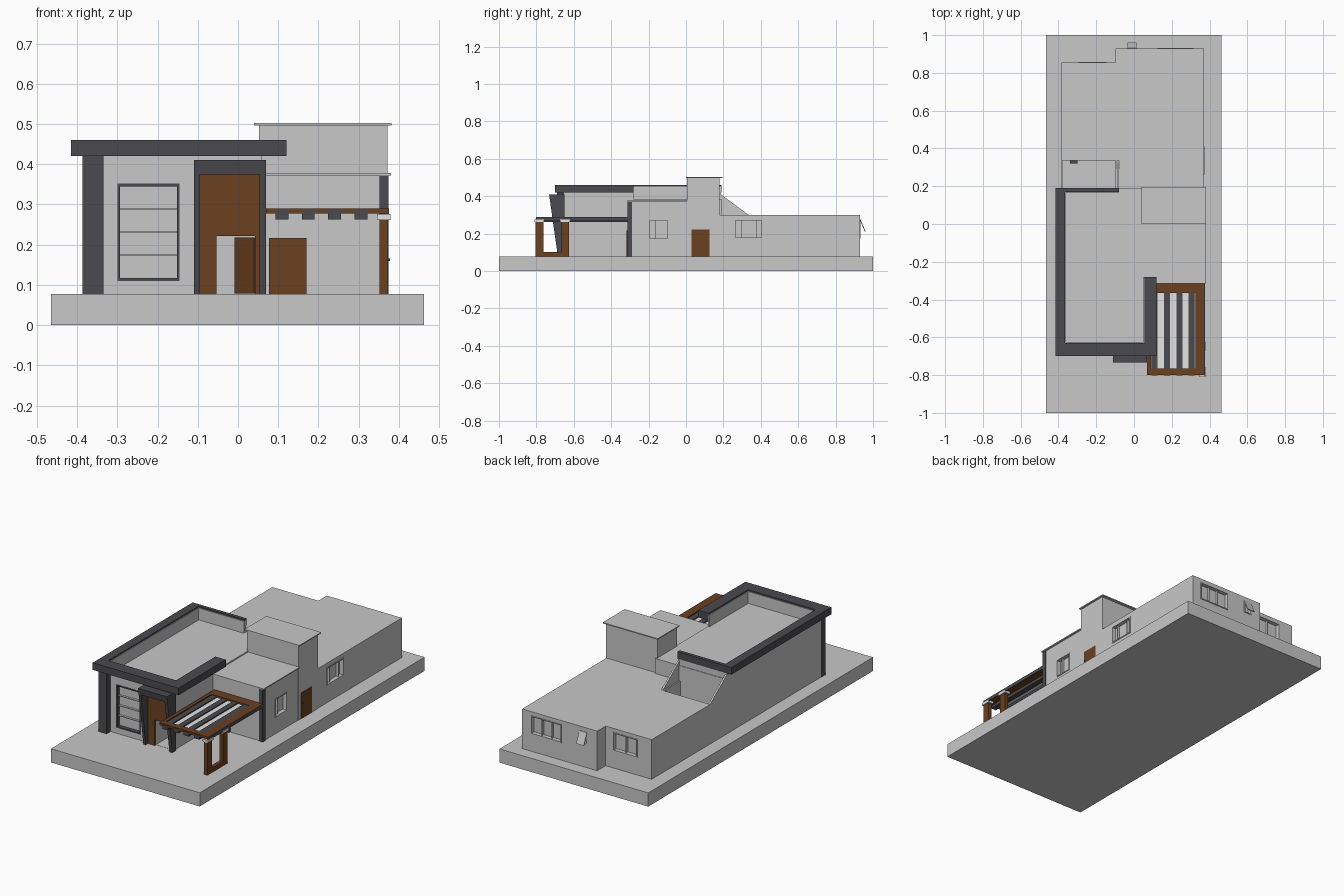
import bpy, bmesh, math

if "Cube" in bpy.data.objects:
    bpy.data.objects.remove(bpy.data.objects["Cube"])


def mat(name, rgb):
    m = bpy.data.materials.new(name)
    m.diffuse_color = (*rgb, 1)
    m.use_nodes = True
    m.node_tree.nodes["Principled BSDF"].inputs["Base Color"].default_value = m.diffuse_color
    return m


GREY = mat("wall_grey", (0.58, 0.58, 0.58))
DARK = mat("charcoal", (0.07, 0.068, 0.078))
BROWN = mat("wood_brown", (0.147, 0.052, 0.014))
LIGHT = mat("pale_panel", (0.78, 0.78, 0.78))


def prism(name, profile, x0, x1, m):
    """Extrude a y-z profile along x."""
    bm = bmesh.new()
    f = bm.faces.new([bm.verts.new((x0, y, z)) for y, z in profile])
    top = bmesh.ops.extrude_face_region(bm, geom=[f])["geom"]
    bmesh.ops.translate(bm, vec=(x1 - x0, 0, 0),
                        verts=[v for v in top if isinstance(v, bmesh.types.BMVert)])
    bmesh.ops.recalc_face_normals(bm, faces=bm.faces)
    me = bpy.data.meshes.new(name)
    bm.to_mesh(me)
    bm.free()
    me.materials.append(m)
    ob = bpy.data.objects.new(name, me)
    bpy.context.collection.objects.link(ob)
    return ob


def box(name, x0, x1, y0, y1, z0, z1, m):
    return prism(name, [(y0, z0), (y1, z0), (y1, z1), (y0, z1)], x0, x1, m)


def cut(target, *bounds):
    c = box("cutter", *bounds, target.data.materials[0])
    c.hide_render = True
    mod = target.modifiers.new("cut", 'BOOLEAN')
    mod.operation, mod.solver, mod.object = 'DIFFERENCE', 'EXACT', c
    bpy.context.view_layer.objects.active = target
    bpy.ops.object.modifier_apply(modifier=mod.name)
    bpy.data.objects.remove(c)


def on_wall(face, pos, a0, a1, d0, d1, z0, z1):
    """Bounds of a box on a wall; d is the distance out of the wall."""
    s = -1 if face == "-y" else 1
    lo, hi = sorted((pos + s * d0, pos + s * d1))
    return (lo, hi, a0, a1, z0, z1) if face == "+x" else (a0, a1, lo, hi, z0, z1)


def window(name, wall, face, pos, a0, a1, z0, z1, m=GREY, t=0.005, posts=(), rails=()):
    cut(wall, *on_wall(face, pos, a0, a1, -0.02, 0.02, z0, z1))
    bars = [(a0, a0 + t, z0, z1), (a1 - t, a1, z0, z1),
            (a0, a1, z0, z0 + t), (a0, a1, z1 - t, z1)]
    for b in bars:
        box(name + "_frame", *on_wall(face, pos, b[0], b[1], -0.02, 0.003, b[2], b[3]), m)
    for p in posts:
        box(name + "_post", *on_wall(face, pos, p - 0.002, p + 0.002, -0.02, -0.006, z0, z1), GREY)
    for r in rails:
        box(name + "_rail", *on_wall(face, pos, a0 + t, a1 - t, -0.02, -0.008, r - 0.002, r + 0.002), GREY)


G = 0.077  # top of the ground slab
box("ground_slab", -0.465, 0.462, -1, 1, 0, G, GREY)

# Wall volumes
main = box("front_block", -0.385, 0.06, -0.655, 0.19, G, 0.385, GREY)
middle = box("middle_block", 0.06, 0.37, -0.31, 0.01, G, 0.372, GREY)
box("tower", 0.052, 0.372, 0.005, 0.18, G, 0.497, GREY)
rear = box("rear_block", -0.098, 0.37, 0.18, 0.93, G, 0.3, GREY)
rear_wing = box("rear_wing", -0.385, -0.098, 0.335, 0.855, G, 0.3, GREY)
box("tower_roof", 0.04, 0.382, 0, 0.195, 0.497, 0.503, GREY)
box("middle_roof", 0.06, 0.38, -0.315, 0.005, 0.372, 0.378, GREY)

# Courtyard with sloping side walls
slope = [(0.18, G), (0.335, G), (0.335, 0.3), (0.18, 0.415)]
for x in (-0.385, -0.09):
    prism("courtyard_side_wall", slope, x, x + 0.01, GREY)
box("courtyard_vent", -0.34, -0.3, 0.32, 0.336, 0.22, 0.28, DARK)

# Roof parapet: grey inner wall below a dark overhanging band
for b in [(-0.385, -0.361, -0.655, 0.187), (-0.385, 0.06, -0.655, -0.626),
          (0.051, 0.06, -0.655, -0.28), (-0.385, -0.08, 0.166, 0.187)]:
    box("parapet_wall", *b, 0.38, 0.452, GREY)
for b in [(-0.415, -0.365, -0.7, 0.19), (-0.365, 0.055, -0.7, -0.63),
          (0.055, 0.12, -0.7, -0.28), (-0.365, -0.08, 0.17, 0.19)]:
    box("roof_band", *b, 0.42, 0.46, DARK)

# Dark corner columns
box("front_left_column", -0.387, -0.335, -0.69, -0.65, G, 0.42, DARK)
box("right_column", 0.352, 0.374, -0.314, -0.29, G, 0.372, DARK)

# Leaning entrance surround with wooden panel and open door
lean = [(-0.65, G), (-0.685, G), (-0.732, 0.41), (-0.65, 0.41)]
for x0, x1 in ((-0.11, -0.095), (0.052, 0.07)):
    prism("entrance_jamb", lean, x0, x1, DARK)
prism("entrance_lintel", [(-0.65, 0.375), (-0.727, 0.375), (-0.732, 0.41), (-0.65, 0.41)],
      -0.095, 0.052, DARK)
cut(main, -0.053, 0.042, -0.7, -0.52, G + 0.001, 0.222)
for x0, x1, z0 in ((-0.095, -0.053, G), (0.042, 0.052, G), (-0.053, 0.042, 0.222)):
    box("entrance_panel", x0, x1, -0.665, -0.65, z0, 0.375, BROWN)
door = box("open_front_door", -0.09, 0, 0, 0.008, G + 0.002, 0.218, BROWN)
door.location = (0.04, -0.655, 0)
door.rotation_euler.z = math.radians(-57)

# Windows
window("front_window", main, "-y", -0.655, -0.3, -0.145, 0.11, 0.352, DARK, 0.007,
       rails=(0.175, 0.232, 0.288))
window("side_window", middle, "+x", 0.37, -0.2, -0.095, 0.17, 0.275, posts=(-0.165,))
window("rear_side_window", rear, "+x", 0.37, 0.26, 0.41, 0.175, 0.275, posts=(0.295, 0.375))
window("back_window", rear, "+y", 0.93, 0.125, 0.315, 0.175, 0.278, posts=(0.19, 0.25))
window("wing_window", rear_wing, "+y", 0.855, -0.295, -0.145, 0.175, 0.278, posts=(-0.22,))
window("small_back_window", rear, "+y", 0.93, -0.035, 0.012, 0.205, 0.275)
prism("small_back_sash", [(0.93, 0.272), (0.933, 0.275), (0.96, 0.212), (0.956, 0.21)],
      -0.035, 0.012, GREY)

# Closed wooden doors
box("garage_door", 0.077, 0.17, -0.318, -0.309, G, 0.217, BROWN)
box("side_door", 0.369, 0.374, 0.03, 0.125, G, 0.222, BROWN)
box("side_door_handle", 0.374, 0.378, 0.035, 0.041, 0.16, 0.166, DARK)

# Pergola: wooden frame, dark beams, pale panels between them
for b in [(0.07, 0.09, -0.8, -0.31), (0.325, 0.371, -0.8, -0.31),
          (0.09, 0.325, -0.8, -0.765), (0.09, 0.325, -0.365, -0.31)]:
    box("pergola_frame", *b, 0.277, 0.29, BROWN)
for i in range(4):
    x = 0.093 + 0.0655 * i
    box("pergola_beam", x, x + 0.032, -0.803, -0.31, 0.263, 0.287, DARK)
    if i < 3:
        box("pergola_panel", x + 0.032, x + 0.0655, -0.765, -0.365, 0.277, 0.281, LIGHT)
box("pergola_side_fascia", 0.371, 0.375, -0.803, -0.31, 0.27, 0.29, DARK)

# Pergola support: two posts with caps and a foot rail
for y in (-0.805, -0.668):
    box("pergola_post", 0.352, 0.373, y, y + 0.042, G, 0.264, BROWN)
    box("post_cap", 0.345, 0.379, y - 0.005, y + 0.047, 0.262, 0.276, LIGHT)
box("post_foot_rail", 0.352, 0.373, -0.765, -0.666, G, 0.102, BROWN)
